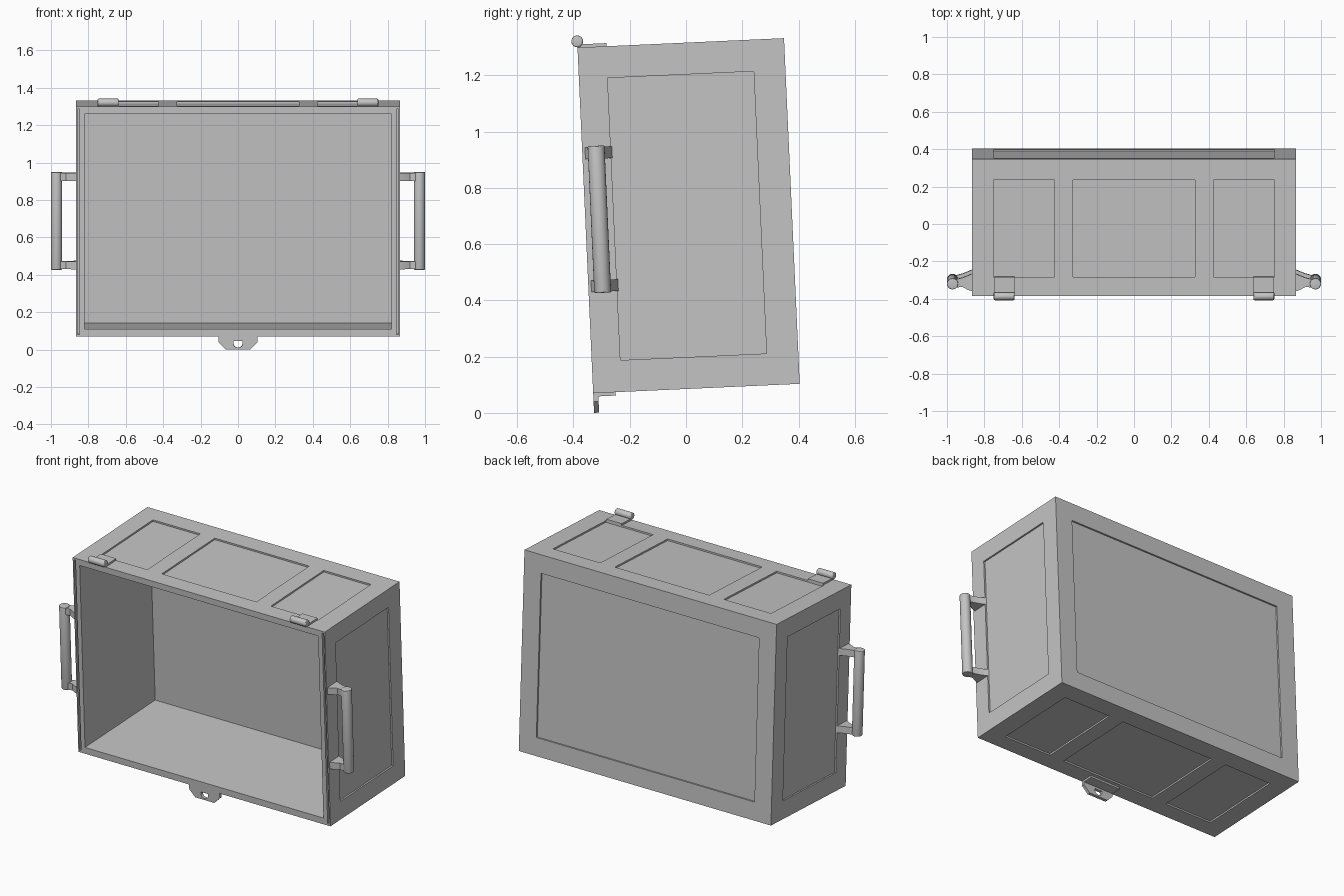
import bpy, bmesh
from math import sin, cos, pi, radians
from mathutils import Matrix, Vector

cube = bpy.data.objects.get("Cube")
if cube:
    bpy.data.objects.remove(cube, do_unlink=True)

gray = bpy.data.materials.new("light_gray")
gray.use_nodes = True
GRAY = (0.55, 0.55, 0.55, 1)
gray.diffuse_color = GRAY
gray.node_tree.nodes["Principled BSDF"].inputs["Base Color"].default_value = GRAY

# Local frame: x across, y depth from the open front, z up from the underside
W, D, H = 0.867, 0.735, 1.23
TILT = Matrix.Translation((0, -0.33, 0.07)) @ Matrix.Rotation(radians(2.6), 4, 'X')
parts = []


def to_object(name, bm):
    bmesh.ops.recalc_face_normals(bm, faces=bm.faces)
    mesh = bpy.data.meshes.new(name)
    bm.to_mesh(mesh)
    bm.free()
    mesh.materials.append(gray)
    obj = bpy.data.objects.new(name, mesh)
    bpy.context.scene.collection.objects.link(obj)
    parts.append(obj)
    return obj


def add_box(bm, x0, x1, y0, y1, z0, z1):
    size = Matrix.Diagonal((x1 - x0, y1 - y0, z1 - z0, 1))
    centre = Vector((x0 + x1, y0 + y1, z0 + z1)) / 2
    bmesh.ops.create_cube(bm, size=1, matrix=Matrix.Translation(centre) @ size)


def box(name, *bounds):
    bm = bmesh.new()
    add_box(bm, *bounds)
    return to_object(name, bm)


def prism(name, points, lo, hi, axis, bevel=0):
    """Extrude a 2D outline along one axis; the outline uses the other two in order."""
    def place(p, t):
        c = list(p)
        c.insert("xyz".index(axis), t)
        return c
    bm = bmesh.new()
    ends = [[bm.verts.new(place(p, t)) for p in points] for t in (lo, hi)]
    caps = [bm.faces.new(e) for e in ends]
    n = len(points)
    for i in range(n):
        j = (i + 1) % n
        bm.faces.new((ends[0][i], ends[0][j], ends[1][j], ends[1][i]))
    if bevel:
        edges = [e for f in caps for e in f.edges]
        bmesh.ops.bevel(bm, geom=edges, offset=bevel, segments=3, profile=0.5, affect='EDGES')
    return to_object(name, bm)


def circle(a, b, r, n=20):
    return [(a + r * cos(2 * pi * i / n), b + r * sin(2 * pi * i / n)) for i in range(n)]


def cut(obj, cutter):
    mod = obj.modifiers.new("cut", 'BOOLEAN')
    mod.operation, mod.solver, mod.object = 'DIFFERENCE', 'EXACT', cutter
    bpy.context.view_layer.update()
    graph = bpy.context.evaluated_depsgraph_get()
    mesh = bpy.data.meshes.new_from_object(obj.evaluated_get(graph))
    obj.modifiers.clear()
    obj.data = mesh
    mesh.name = obj.name
    parts.remove(cutter)
    bpy.data.objects.remove(cutter, do_unlink=True)


# Case shell: open front, recessed panels on every outer side, slots in the rim
case = box("case", -W, W, 0, D, 0, H)
bm = bmesh.new()
R, E = 0.01, 0.1
Y0, Y1, Z0, Z1 = 0.102, 0.622, 0.113, 1.117
add_box(bm, -0.82, 0.82, -E, 0.69, 0.04, 1.192)
add_box(bm, -0.75, 0.75, D - R, D + E, Z0, Z1)
for s in (-1, 1):
    add_box(bm, *sorted((s * (W - R), s * (W + E))), Y0, Y1, Z0, Z1)
    add_box(bm, *sorted((s * 0.848, s * 0.859)), -E, 0.02, 0.012, H - 0.012)
for x0, x1 in ((-0.75, -0.425), (-0.325, 0.325), (0.425, 0.75)):
    add_box(bm, x0, x1, Y0, Y1, H - R, H + E)
    add_box(bm, x0, x1, Y0, Y1, -E, R)
cut(case, to_object("case_cutter", bm))

# Handles: two flared arms and a round grip on each side
ARM = [(0.86, 0.008), (0.885, 0.016), (0.92, 0.034), (0.945, 0.03), (0.97, 0.03),
       (0.97, 0.07), (0.945, 0.075), (0.915, 0.083), (0.885, 0.095), (0.86, 0.106)]
for s, side in ((1, "left"), (-1, "right")):
    outline = [(s * x, y) for x, y in ARM]
    for z0, label in ((0.359, "lower"), (0.832, "upper")):
        prism(f"{side}_handle_{label}_arm", outline, z0, z0 + 0.042, 'z')
    prism(f"{side}_handle_grip", circle(s * 0.97, 0.05, 0.03), 0.355, 0.878, 'z', 0.004)

    # Hinges on the top front edge
    box(f"{side}_hinge_leaf", *sorted((s * 0.64, s * 0.745)), 0, 0.104, H - 0.001, H + 0.011)
    prism(f"{side}_hinge_knuckle", circle(0, H + 0.022, 0.021),
          *sorted((s * 0.638, s * 0.75)), 'x', 0.006)

# Latch under the front edge: tab with a half-round hole and a mounting foot
tab = prism("latch_tab", [(-0.105, 0), (-0.105, -0.03), (-0.065, -0.07),
                          (0.065, -0.07), (0.105, -0.03), (0.105, 0)], 0, 0.018, 'y')
hole = [(0.025 * cos(pi + pi * i / 10), -0.035 + 0.025 * sin(pi + pi * i / 10))
        for i in range(11)] + [(0.025, -0.025), (-0.025, -0.025)]
cut(tab, prism("hole_cutter", hole, -E, E, 'y'))
box("latch_foot", -0.105, 0.105, 0.01, 0.08, -0.012, 0.001)

# Lean everything back slightly and shade
for obj in parts:
    obj.data.transform(TILT)
    bpy.ops.object.select_all(action='DESELECT')
    obj.select_set(True)
    bpy.context.view_layer.objects.active = obj
    bpy.ops.object.shade_smooth_by_angle(angle=radians(30))
